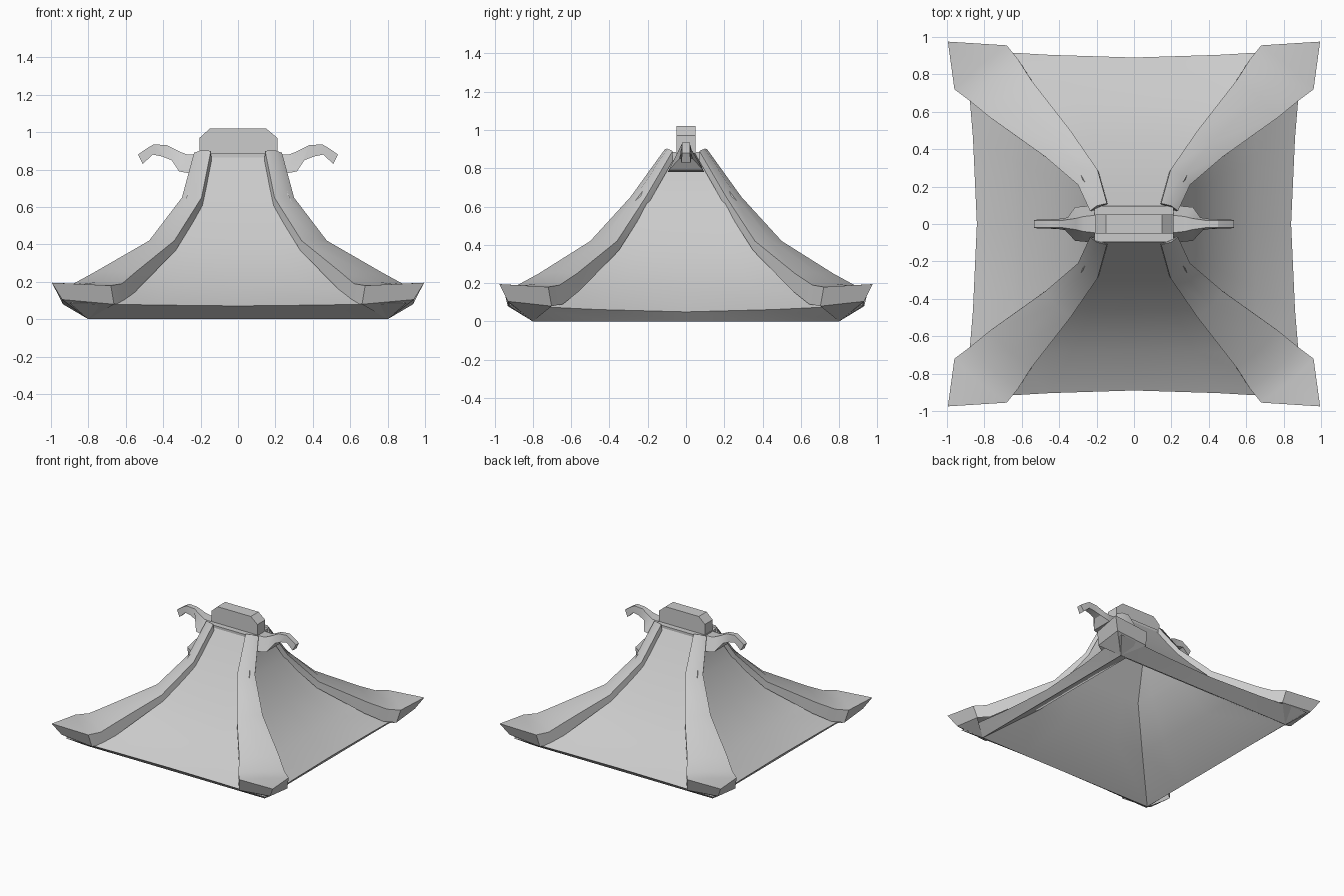
import bpy, bmesh
from math import radians

if "Cube" in bpy.data.objects:
    bpy.data.objects.remove(bpy.data.objects["Cube"])


def finish(bm, name, angle=35):
    bmesh.ops.remove_doubles(bm, verts=bm.verts, dist=0.0005)
    bmesh.ops.recalc_face_normals(bm, faces=bm.faces)
    me = bpy.data.meshes.new(name)
    bm.to_mesh(me)
    bm.free()
    ob = bpy.data.objects.new(name, me)
    bpy.context.collection.objects.link(ob)
    bpy.ops.object.select_all(action='DESELECT')
    ob.select_set(True)
    bpy.context.view_layer.objects.active = ob
    bpy.ops.object.shade_smooth_by_angle(angle=radians(angle))
    return ob


def loft(bm, rows, closed=True):
    rows = [[bm.verts.new(p) for p in r] for r in rows]
    n = len(rows[0])
    for a, b in zip(rows, rows[1:]):
        for i in range(n if closed else n - 1):
            j = (i + 1) % n
            bm.faces.new((a[i], a[j], b[j], b[i]))
    return rows


def ring(hx, hy, z, sag_x=0, sag_y=0, sag_z=0):
    """Rectangular ring whose sides bow inward and down toward the middle."""
    pts = []
    corners = [(-1, -1), (1, -1), (1, 1), (-1, 1)]
    for k in range(4):
        (ax, ay), (bx, by) = corners[k], corners[(k + 1) % 4]
        for s in range(4):
            t = s / 4
            w = 1 - abs(2 * t - 1) ** 1.5
            x, y = (ax + (bx - ax) * t) * hx, (ay + (by - ay) * t) * hy
            dz = sag_z * w * (0.4 if k % 2 == 0 else 1)
            if k % 2 == 0:
                y -= ay * sag_y * w
            else:
                x -= ax * sag_x * w
            pts.append((x, y, z - dz))
    return pts


# Concave roof shell: outer slope, eave, underside lip, inner slope
bm = bmesh.new()
rows = loft(bm, [
    ring(.20, .085, .88),
    ring(.235, .175, .75),
    ring(.285, .265, .63),
    ring(.43, .46, .39),
    ring(.66, .69, .19, .02, .01, .01),
    ring(.90, .93, .085, .06, .04, .035),
    ring(.80, .80, 0),
    ring(.50, .50, .22),
    ring(.30, .31, .49),
    ring(.16, .06, .85)])
bm.faces.new(rows[0])
bm.faces.new(rows[-1])
finish(bm, "roof_shell", 40)

# Corner ridges: left edge, right edge, and depth of the side walls
ridge = [((.145, .11, .90), (.235, .07, .89), .05),
         ((.195, .29, .65), (.30, .21, .65), .05),
         ((.34, .50, .42), (.475, .36, .42), .05),
         ((.55, .77, .25), (.77, .57, .25), .09),
         ((.62, .88, .19), (.88, .66, .19), .10),
         ((.68, .955, .18), (.96, .72, .18), .10)]


def corner_ridge(name, sx, sy):
    bm = bmesh.new()
    sections = []
    for a, b, d in ridge:
        k = .975
        mid = [(p + q) / 2 for p, q in zip(a, b)]
        sections.append([(a[0] * k, a[1] * k, a[2] - d), a,
                         (mid[0] + .008, mid[1] + .008, mid[2] + .008), b,
                         (b[0] * k, b[1] * k, b[2] - d)])
    r = loft(bm, sections, closed=False)
    bm.faces.new(r[0])
    al, a, m, b, bl = r[-1]
    # Upturned foot of the ridge
    tip, low, foot = [bm.verts.new(p) for p in
                      ((.995, .975, .195), (.94, .93, .105), (.80, .80, 0))]
    for f in ((a, tip, m), (m, tip, b), (a, tip, low, al), (tip, b, bl, low),
              (al, low, foot), (low, bl, foot)):
        bm.faces.new(f)
    for v in bm.verts:
        v.co.x *= sx
        v.co.y *= sy
    finish(bm, name, 35)


for sx, side in ((-1, "left"), (1, "right")):
    for sy, end in ((-1, "front"), (1, "back")):
        corner_ridge(f"corner_ridge_{end}_{side}", sx, sy)

# Ridge beam with clipped upper corners
profile = [(-.205, .86), (.21, .86), (.21, .97), (.15, 1.02), (-.15, 1.02), (-.205, .97)]
bm = bmesh.new()
rows = loft(bm, [[(x, y, z) for x, z in profile] for y in (-.05, .05)])
for r in rows:
    bm.faces.new(r)
finish(bm, "ridge_beam", 25)

# Seat under the beam, joining the ridge tops
bm = bmesh.new()
bmesh.ops.create_cube(bm, size=1)
for v in bm.verts:
    v.co = (v.co.x * .42, v.co.y * .19, .845 + v.co.z * .08)
finish(bm, "beam_seat", 25)

# Hooked horns: upper point, lower point, half widths
horn = [((.18, .88), (.18, .78), .05, .095),
        ((.27, .88), (.26, .78), .04, .095),
        ((.31, .895), (.315, .79), .03, .09),
        ((.38, .93), (.355, .85), .02, .035),
        ((.45, .935), (.405, .87), .02, .027),
        ((.485, .915), (.455, .88), .02, .025),
        ((.535, .88), (.51, .83), .02, .025)]
for s, side in ((-1, "left"), (1, "right")):
    bm = bmesh.new()
    rows = loft(bm, [[(s * t[0], -wt, t[1]), (s * t[0], wt, t[1]),
                      (s * b[0], wb, b[1]), (s * b[0], -wb, b[1])]
                     for t, b, wt, wb in horn])
    bm.faces.new(rows[0])
    bm.faces.new(rows[-1])
    finish(bm, f"horn_{side}", 25)
